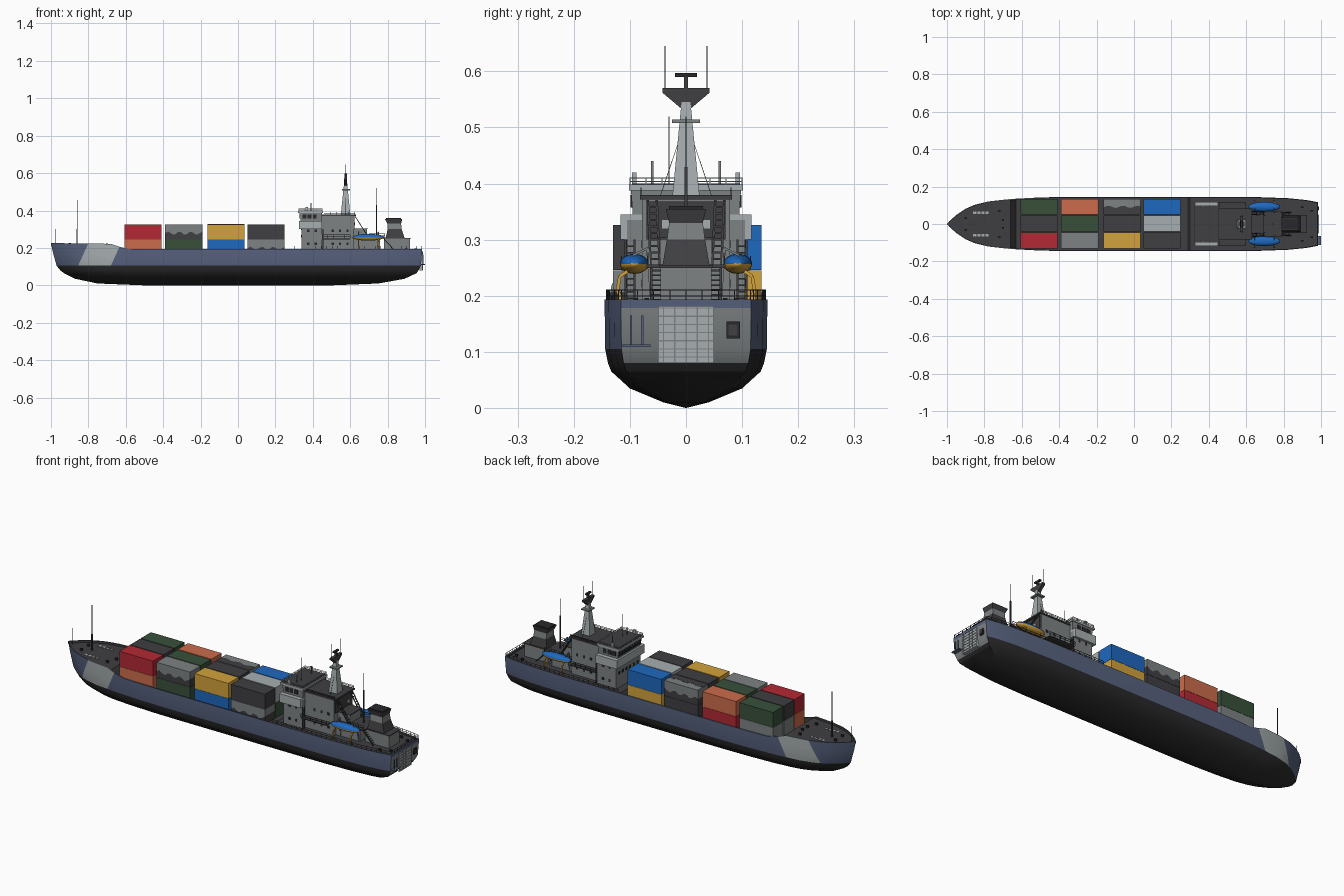
import bpy, bmesh, math
from mathutils import Vector, Matrix

if "Cube" in bpy.data.objects:
    bpy.data.objects.remove(bpy.data.objects["Cube"])

COLORS = {"slate_blue": (.095, .122, .21), "black": (.022, .022, .024), "dark_gray": (.05, .05, .054),
          "mid_gray": (.21, .225, .23), "pale_gray": (.39, .43, .44), "red": (.45, .022, .034),
          "orange": (.6, .15, .07), "green": (.04, .08, .042), "yellow": (.65, .36, .045),
          "blue": (.013, .14, .52)}
MATS = {}
for n, c in COLORS.items():
    MATS[n] = bpy.data.materials.new(n)
    MATS[n].diffuse_color = (*c, 1)


def interp(table, v):
    for (a, fa), (b, fb) in zip(table, table[1:]):
        if v <= b:
            return fa + (fb - fa) * max(0, v - a) / (b - a)
    return table[-1][1]


class Part:
    """Collects solids into one named object."""
    def __init__(self, name):
        self.name, self.bm, self.mats = name, bmesh.new(), []

    def mi(self, m):
        if m not in self.mats:
            self.mats.append(m)
        return self.mats.index(m)

    def face(self, vs, m):
        f = self.bm.faces.new(vs)
        f.material_index = self.mi(m)
        return f

    def prism(self, pts, off, m, pts2=None):
        a = [self.bm.verts.new(p) for p in pts]
        b = [self.bm.verts.new(p) for p in (pts2 or [Vector(p) + Vector(off) for p in pts])]
        self.face(a, m)
        self.face(b[::-1], m)
        for i in range(len(a)):
            j = (i + 1) % len(a)
            self.face([a[j], a[i], b[i], b[j]], m)

    def frustum(self, r0, z0, r1, z1, m):
        q = lambda r, z: [(r[0], r[2], z), (r[1], r[2], z), (r[1], r[3], z), (r[0], r[3], z)]
        self.prism(q(r0, z0), None, m, q(r1, z1))

    def box(self, x0, x1, y0, y1, z0, z1, m):
        self.frustum((x0, x1, y0, y1), z0, (x0, x1, y0, y1), z1, m)

    def beam(self, p, q, r, m):
        p, q = Vector(p), Vector(q)
        d = (q - p).normalized()
        u = d.cross(Vector((0, 1, 0)) if abs(d.y) < .9 else Vector((1, 0, 0))).normalized() * r
        v = d.cross(u)
        self.prism([p + u + v, p - u + v, p - u - v, p + u - v], q - p, m)

    def rail(self, path, h, m, gap=.03, r=.0009):
        for p, q in zip(path, path[1:]):
            p, q = Vector(p), Vector(q)
            for k in (.5, 1):
                self.beam(p + Vector((0, 0, h * k)), q + Vector((0, 0, h * k)), r, m)
            n = max(1, round((q - p).length / gap))
            for i in range(n + 1):
                s = p.lerp(q, i / n)
                self.beam(s, s + Vector((0, 0, h)), r, m)

    def ladder(self, p, q, w, m, n=8):
        p, q, w = Vector(p), Vector(q), Vector(w)
        for s in (-1, 1):
            self.beam(p + w * s, q + w * s, .002, m)
        for i in range(1, n):
            c = p.lerp(q, i / n)
            self.beam(c - w, c + w, .0016, m)

    def done(self, mirror=False, smooth=None):
        bm = self.bm
        if mirror:
            bmesh.ops.mirror(bm, geom=bm.verts[:] + bm.edges[:] + bm.faces[:], matrix=Matrix.Identity(4),
                             merge_dist=1e-5, axis='Y')
        bmesh.ops.recalc_face_normals(bm, faces=bm.faces[:])
        me = bpy.data.meshes.new(self.name)
        bm.to_mesh(me)
        bm.free()
        for m in self.mats:
            me.materials.append(MATS[m])
        ob = bpy.data.objects.new(self.name, me)
        bpy.context.collection.objects.link(ob)
        if smooth:
            bpy.ops.object.select_all(action='DESELECT')
            ob.select_set(True)
            bpy.context.view_layer.objects.active = ob
            bpy.ops.object.shade_smooth_by_angle(angle=math.radians(smooth))


# Hull: waterlines lofted from keel to bulwark, then inner bulwark and deck
PLAN = [(0, 0), (.006, .1), (.015, .21), (.028, .36), (.05, .56), (.075, .71), (.11, .83), (.17, .92), (.25, .98),
        (.33, 1), (.82, 1), (.92, .95), (.97, .88), (1, .8)]
TOP = [(-1, .226), (-.68, .222), (-.63, .205), (-.58, .193), (1, .193)]
DECK = [(-1, .214), (-.66, .212), (-.63, .165), (.29, .165), (.3, .184), (1, .184)]
LEVELS = [(0, -.5, .5, 0), (.01, -.75, .75, .04), (.035, -.87, .89, .1), (.065, -.93, .955, .133),
          (.08, -.95, .965, .139), (.105, -.97, .978, .144), (.178, -.99, .984, .145), (None, -1, .985, .145)]
US = sorted({u for u, _ in PLAN} | {(x + 1) / 1.985 for t in (TOP, DECK) for x, _ in t if x < .9})
hull = Part("hull")
grid = []
for z, xa, xb, b in LEVELS:
    pts = [(xa + (xb - xa) * u, b * interp(PLAN, u)) for u in US]
    grid.append([(x, y, interp(TOP, x) if z is None else z) for x, y in pts])
inner = [(min(x, .979), max(0, y - .005), z) for x, y, z in grid[-1]]
deck = [(x, y, interp(DECK, x)) for x, y, z in inner]
grid += [inner, deck, [(x, 0, z) for x, y, z in deck]]
grid = [[hull.bm.verts.new(p) for p in row + [(row[-1][0], 0, row[-1][2])]] for row in grid]
for i, (r, s) in enumerate(zip(grid, grid[1:])):
    for j in range(len(r) - 1):
        stern = j == len(r) - 2
        m = "black" if i < (4 if stern else 5) else "slate_blue" if i < 8 else "dark_gray"
        if stern and 4 <= i <= 5:
            m = "mid_gray"
        hull.face([r[j], r[j + 1], s[j + 1], s[j]], m)
bmesh.ops.remove_doubles(hull.bm, verts=hull.bm.verts[:], dist=1e-5)
bmesh.ops.dissolve_degenerate(hull.bm, edges=hull.bm.edges[:], dist=1e-5)
no, cuts = Vector((.12, 0, -.055)), (Vector((-.8, 0, .225)), Vector((-.625, 0, .225)))
for c in cuts:  # slanted pale band near the bow
    bmesh.ops.bisect_plane(hull.bm, geom=hull.bm.verts[:] + hull.bm.edges[:] + hull.bm.faces[:],
                           plane_co=c, plane_no=no)
for f in hull.bm.faces:
    c = f.calc_center_median()
    if f.material_index == hull.mi("slate_blue") and (c - cuts[0]).dot(no) > 0 > (c - cuts[1]).dot(no):
        f.material_index = hull.mi("pale_gray")
hull.done(mirror=True, smooth=30)

# Stern ramp, window and rack
p = Part("stern_ramp")
p.box(.97, .987, -.05, .05, .08, .182, "pale_gray")
for k in range(7):
    p.box(.987, .989, -.048, .048, .09 + .0145 * k, .092 + .0145 * k, "mid_gray")
for k in range(5):
    p.box(.987, .989, -.041 + .02 * k, -.039 + .02 * k, .082, .18, "mid_gray")
p.box(.97, .986, .072, .096, .124, .154, "black")
p.box(.986, .988, .076, .092, .129, .149, "dark_gray")
for y in (-.098, -.078):
    p.beam((.99, y, .11), (.99, y, .165), .002, "slate_blue")
p.box(.975, 1, -.113, -.063, .109, .113, "slate_blue")
p.done()

# Containers: (top, bottom) colours, rows from front to back
XS = [-.508, -.29, -.065, .15]
ROWS = [(-.088, ["red", "wave", "yellow", "dark_gray"], ["orange", "green", "blue", "wave"]),
        (.002, ["dark_gray", "green", "dark_gray", "pale_gray"], ["mid_gray", "red", "mid_gray", "green"]),
        (.092, ["green", "orange", "wave", "blue"], ["mid_gray", "red", "dark_gray", "yellow"])]
for ri, (y, *layers) in enumerate(ROWS):
    for li, names in enumerate(layers):
        z0 = (.246, .165)[li]
        for ci, (x, col) in enumerate(zip(XS, names)):
            p = Part(f"container_{ri}_{ci}_{('upper', 'lower')[li]}")
            x0, x1, y0, y1, z1 = x - .099, x + .099, y - .0425, y + .0425, z0 + .08
            if col != "wave":
                p.box(x0, x1, y0, y1, z0, z1, col)
            else:  # two-tone wavy paint split
                w = [(x0 + (x1 - x0) * k / 12, y0, z0 + .033 + .009 * math.sin(k * 1.7)) for k in range(13)]
                p.prism([(x0, y0, z0)] + w + [(x1, y0, z0)], (0, .085, 0), "dark_gray")
                p.prism([(x0, y0, z1)] + w + [(x1, y0, z1)], (0, .085, 0), "mid_gray")
                if ri == 2:
                    t = [(a, y + .006 * math.sin(a * 80), z1) for a, _, _ in w]
                    p.prism([(x0, y0, z1)] + t + [(x1, y0, z1)], (0, 0, .001), "dark_gray")
            p.done()

# Accommodation blocks
p = Part("deckhouse")
p.box(.34, .45, -.105, .105, .18, .335, "mid_gray")
p.box(.45, .62, -.078, .078, .18, .372, "mid_gray")
p.box(.445, .63, -.082, .082, .372, .38, "dark_gray")
p.box(.62, .624, -.07, .07, .3, .368, "dark_gray")
p.box(.62, .76, -.06, .06, .18, .25, "mid_gray")
p.box(.45, .79, -.07, .07, .25, .256, "dark_gray")
p.box(.62, .69, -.045, .045, .256, .3, "mid_gray")
p.box(.62, .695, -.05, .05, .3, .304, "dark_gray")
for s in (-1, 1):
    p.box(.45, .6, min(s * .07, s * .115), max(s * .07, s * .115), .245, .25, "dark_gray")
    for x in (.37, .41, .5, .54, .58):
        for z in (.215, .285):
            yy = s * (.1055 if x < .45 else .0785)
            p.box(x, x + .012, yy - .001, yy + .001, z, z + .014, "black")
    p.box(.623, .626, s * .035 - .008, s * .035 + .008, .32, .335, "pale_gray")
for y in (-.075, -.045, -.015, .015, .045, .075):
    for z in (.255, .295):
        p.box(.338, .341, y - .007, y + .007, z, z + .014, "black")
p.done()

# Bridge with wings and window band
p = Part("bridge")
p.box(.325, .45, -.117, .117, .3, .345, "pale_gray")
p.frustum((.335, .45, -.095, .095), .345, (.328, .45, -.098, .098), .388, "mid_gray")
p.box(.32, .455, -.102, .102, .388, .398, "pale_gray")
p.box(.325, .45, -.096, .096, .398, .4, "dark_gray")
for k in range(9):
    y = -.084 + .021 * k
    p.box(.3285, .333, y - .008, y + .008, .357, .38, "black")
for s in (-1, 1):
    for x in (.345, .372, .4):
        p.box(x, x + .02, s * .097 - .002, s * .097 + .002, .357, .38, "black")
    p.box(.36, .375, s * .092 - .004, s * .092 + .004, .4, .42, "pale_gray")
    p.beam((.39, s * .06, .4), (.39, s * .06, .44), .002, "mid_gray")
p.rail([(.325, -.1, .398), (.45, -.1, .398), (.45, .1, .398), (.325, .1, .398), (.325, -.1, .398)], .012, "pale_gray")
p.beam((.393, -.03, .4), (.393, -.03, .52), .001, "mid_gray")
p.done()

# Main mast with radar
p = Part("main_mast")
p.frustum((.55, .6, -.024, .024), .38, (.567, .584, -.008, .008), .545, "pale_gray")
p.box(.555, .6, -.025, .025, .508, .514, "mid_gray")
p.prism([(.568, -.01, .535), (.568, .01, .535), (.568, .042, .562), (.568, .042, .57), (.568, -.042, .57),
         (.568, -.042, .562)], (.016, 0, 0), "dark_gray")
p.box(.57, .582, -.004, .004, .57, .59, "dark_gray")
p.box(.57, .582, -.02, .02, .59, .597, "black")
for s in (-1, 1):
    p.beam((.576, s * .037, .57), (.576, s * .037, .645), .0009, "dark_gray")
    p.beam((.576, s * .045, .38), (.576, s * .008, .49), .0005, "dark_gray")
p.done()

# Funnel
p = Part("funnel")
p.box(.78, .92, -.045, .045, .18, .25, "mid_gray")
p.box(.775, .925, -.048, .048, .25, .254, "dark_gray")
p.frustum((.79, .89, -.042, .042), .254, (.8, .875, -.034, .034), .3, "dark_gray")
p.frustum((.8, .875, -.034, .034), .3, (.8, .872, -.03, .03), .33, "mid_gray")
p.frustum((.798, .872, -.03, .03), .33, (.785, .878, -.036, .036), .355, "dark_gray")
p.box(.79, .872, -.03, .03, .355, .36, "black")
p.done()

# Lifeboats, davits, aft ladders
for s, side in ((-1, "front"), (1, "back")):
    p = Part(f"lifeboat_{side}")
    bmesh.ops.create_uvsphere(p.bm, u_segments=16, v_segments=12, radius=1,
                              matrix=Matrix.Translation((.697, s * .092, .257)) @ Matrix.Diagonal((.085, .026, .018, 1))
                              @ Matrix.Rotation(math.pi / 2, 4, 'Y'))
    for f in p.bm.faces:
        f.material_index = p.mi("blue" if f.calc_center_median().z > .258 else "yellow")
    p.done(smooth=40)
    p = Part(f"davits_{side}")
    for x in (.645, .75):
        path = [(.112, .184), (.122, .21), (.118, .235), (.104, .244)]
        for a, b in zip(path, path[1:]):
            p.beam((x, s * a[0], a[1]), (x, s * b[0], b[1]), .003, "yellow")
        p.beam((x, s * .06, .18), (x, s * .068, .285), .003, "mid_gray")
        p.beam((x, s * .068, .285), (x, s * .095, .272), .002, "mid_gray")
    p.ladder((.84, s * .052, .184), (.775, s * .052, .254), (0, s * .01, 0), "dark_gray")
    p.ladder((.7, s * .055, .254), (.625, s * .06, .37), (0, s * .008, 0), "dark_gray", 10)
    p.ladder((.455, s * .1, .184), (.455, s * .1, .3), (0, s * .008, 0), "dark_gray", 10)
    p.done()

# Railings along the aft deck and house
p = Part("railings")
for s in (-1, 1):
    p.rail([(.3, s * .142, .19), (.62, s * .142, .19), (.82, s * .136, .19), (.93, s * .125, .19),
            (.98, s * .115, .19)], .02, "dark_gray")
    p.rail([(.45, s * .115, .25), (.6, s * .115, .25)], .02, "dark_gray")
    p.rail([(.7, s * .068, .256), (.785, s * .068, .256)], .02, "dark_gray")
    p.rail([(.46, s * .08, .38), (.625, s * .08, .38)], .012, "dark_gray")
p.rail([(.98, -.115, .19), (.98, .115, .19)], .02, "dark_gray")
p.beam((.74, 0, .25), (.74, 0, .43), .003, "dark_gray")
p.beam((.74, 0, .43), (.74, 0, .52), .0009, "dark_gray")
p.done()

# Foredeck fittings and foremast
p = Part("foredeck_fittings")
p.beam((-.86, 0, .21), (-.86, 0, .3), .003, "dark_gray")
p.beam((-.86, 0, .3), (-.86, 0, .455), .0012, "dark_gray")
p.beam((-.975, 0, .21), (-.975, 0, .3), .0008, "dark_gray")
for s in (-1, 1):
    for k in range(4):
        p.box(-.86 + .022 * k, -.843 + .022 * k, s * .06 - .007, s * .06 + .007, .21, .216, "pale_gray")
    for x, y in ((-.9, .03), (-.72, .07), (-.7, .02), (.9, .09), (.95, .07)):
        z = interp(DECK, x)
        p.box(x - .006, x + .006, s * y - .004, s * y + .004, z, z + .012, "black")
p.done()

for m in bpy.data.materials:
    if m.users and not m.is_grease_pencil:
        m.use_nodes = True
        m.node_tree.nodes["Principled BSDF"].inputs["Base Color"].default_value = m.diffuse_color
